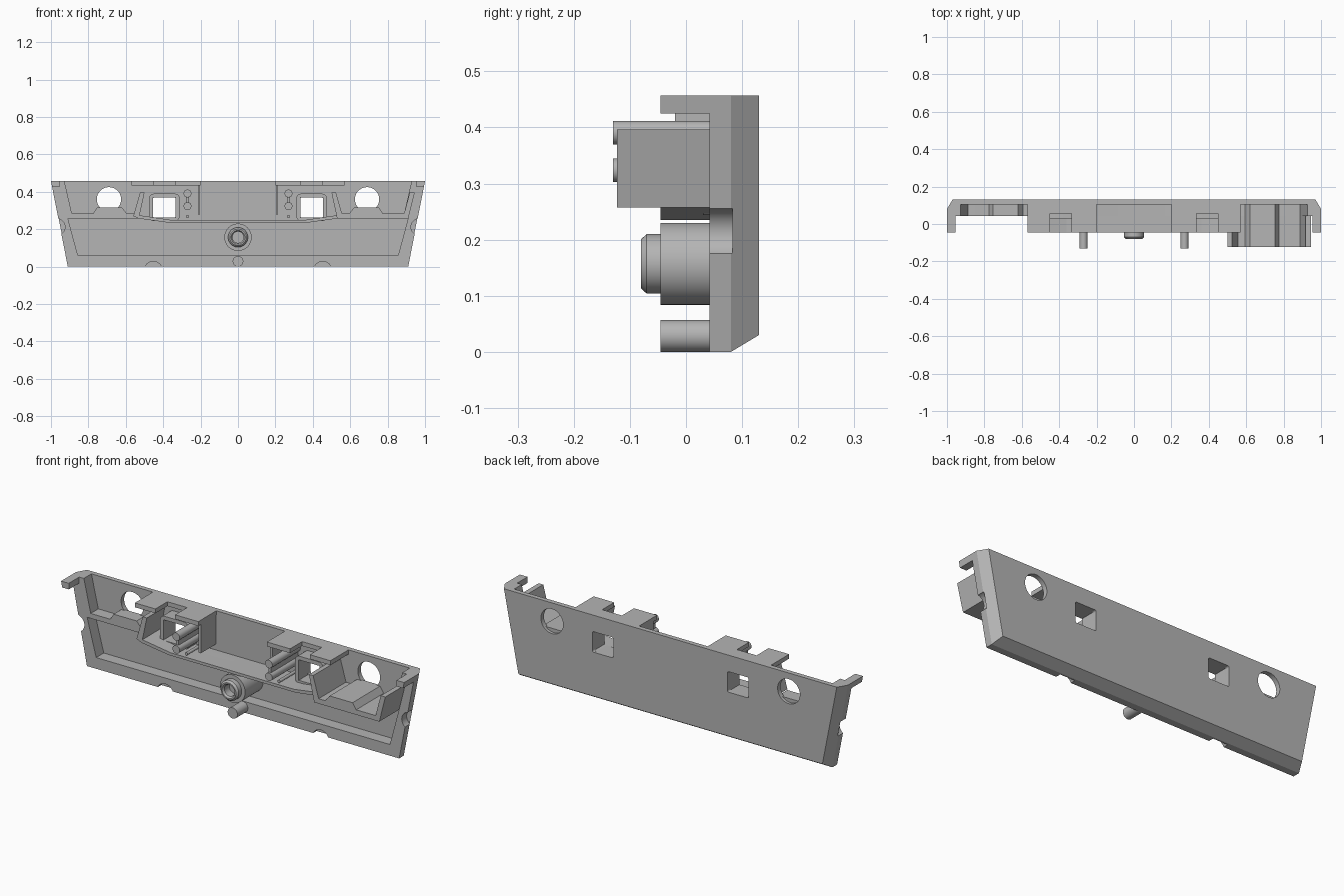
import bpy, bmesh, math
from mathutils import Matrix

cube = bpy.data.objects.get("Cube")
if cube:
    bpy.data.objects.remove(cube, do_unlink=True)

grey = bpy.data.materials.new("plain grey")
grey.use_nodes = True
COLOR = (0.46, 0.46, 0.46, 1)
grey.diffuse_color = COLOR
grey.node_tree.nodes["Principled BSDF"].inputs["Base Color"].default_value = COLOR

BACK = 0.105    # floor of the recesses
RIM = 0.042     # front edge of the shell
TAB = -0.045    # front edge of ledge and tabs
DEEP = -0.123   # front edge of the deep shelf
TOP = 0.457


def finish(name, bm):
    bmesh.ops.recalc_face_normals(bm, faces=bm.faces)
    mesh = bpy.data.meshes.new(name)
    bm.to_mesh(mesh)
    bm.free()
    mesh.materials.append(grey)
    ob = bpy.data.objects.new(name, mesh)
    bpy.context.collection.objects.link(ob)
    return ob


def prism(name, pts, y0, y1, side=1):
    """Extrude an x-z outline along y; side -1 mirrors it in x."""
    bm = bmesh.new()
    face = bm.faces.new([bm.verts.new((x * side, y0, z)) for x, z in pts])
    ext = bmesh.ops.extrude_face_region(bm, geom=[face])
    verts = [v for v in ext["geom"] if isinstance(v, bmesh.types.BMVert)]
    bmesh.ops.translate(bm, verts=verts, vec=(0, y1 - y0, 0))
    return finish(name, bm)


def box(name, x0, x1, y0, y1, z0, z1, side=1):
    return prism(name, [(x0, z0), (x1, z0), (x1, z1), (x0, z1)], y0, y1, side)


def circle(x, z, r, n=40):
    return [(x + r * math.cos(2 * math.pi * i / n),
             z + r * math.sin(2 * math.pi * i / n)) for i in range(n)]


def smooth(ob):
    bpy.ops.object.select_all(action='DESELECT')
    ob.select_set(True)
    bpy.context.view_layer.objects.active = ob
    bpy.ops.object.shade_smooth_by_angle(angle=math.radians(30))


def rod(name, x, z, r, y0, y1, side=1):
    ob = prism(name, circle(x, z, r), y0, y1, side)
    smooth(ob)
    return ob


def cut(ob, cutters):
    for c in cutters:
        mod = ob.modifiers.new("cut", 'BOOLEAN')
        mod.operation = 'DIFFERENCE'
        mod.solver = 'EXACT'
        mod.object = c
    bpy.context.view_layer.update()
    result = bpy.data.meshes.new_from_object(
        ob.evaluated_get(bpy.context.evaluated_depsgraph_get()))
    ob.modifiers.clear()
    ob.data = result
    for c in cutters:
        bpy.data.objects.remove(c, do_unlink=True)


def mirrored(half):
    return half + [(-x, z) for x, z in reversed(half)]


def rounded(x0, x1, z0, z1, r):
    corners = [(x1 - r, z1 - r), (x0 + r, z1 - r), (x0 + r, z0 + r), (x1 - r, z0 + r)]
    return [(cx + r * math.cos(math.radians(90 * k + 15 * i)),
             cz + r * math.sin(math.radians(90 * k + 15 * i)))
            for k, (cx, cz) in enumerate(corners) for i in range(7)]


# Shell: tapered block with chamfered sides and lower back edge
bm = bmesh.new()
for s in (-1, 1):
    for y, x0, x1, z0 in ((RIM, 0.91, 1.0, 0), (0.08, 0.91, 1.0, 0), (0.13, 0.886, 0.97, 0.03)):
        bm.verts.new((s * x0, y, z0))
        bm.verts.new((s * x1, y, TOP))
bmesh.ops.convex_hull(bm, input=bm.verts)
bmesh.ops.dissolve_limit(bm, angle_limit=0.01, verts=bm.verts, edges=bm.edges)
shell = finish("shell", bm)

# Recesses, notches and through holes
lower = mirrored([(0.37, 0.235), (0.53, 0.257), (0.909, 0.257), (0.856, 0.059)])
upper = mirrored([(0.36, 0.25), (0.53, 0.275), (0.556, 0.283), (0.888, 0.283), (0.938, 0.5)])
cutters = [prism("cutter", lower, 0, BACK), prism("cutter", upper, 0, BACK)]
for s in (-1, 1):
    cutters += [
        prism("cutter", circle(0.69, 0.36, 0.065), 0, 0.2, s),
        prism("cutter", rounded(0.333, 0.455, 0.262, 0.37, 0.008), 0, 0.2, s),
        prism("cutter", circle(0.97, 0.212, 0.045), 0, 0.083, s),
        prism("cutter", circle(0.453, -0.02, 0.048), 0, 0.07, s),
    ]
cut(shell, cutters)
smooth(shell)

# Ledge between the two recesses
prism("ledge", mirrored([(0.37, 0.235), (0.53, 0.257), (0.556, 0.27), (0.53, 0.275), (0.36, 0.25)]),
      TAB, BACK + 0.01)

for s, label in ((1, "left"), (-1, "right")):
    front = DEEP if s == 1 else RIM
    wall_front = DEEP if s == 1 else TAB
    end = BACK + 0.01

    # Lamp shelf with its raised middle and slanted walls
    prism(label + "_shelf", [(0.53, 0.257), (0.91, 0.257), (0.91, 0.283), (0.775, 0.283),
          (0.754, 0.315), (0.62, 0.315), (0.594, 0.283), (0.54, 0.283)], front, end, s)
    prism(label + "_slanted_wall", [(0.53, 0.257), (0.56, 0.27), (0.556, 0.283),
          (0.524, 0.396), (0.5, 0.396)], wall_front, end, s)
    if s == 1:
        prism(label + "_outer_wall", [(0.91, 0.257), (0.945, 0.396), (0.918, 0.396),
              (0.888, 0.283), (0.88, 0.257)], front, end, s)

    # Top plate with a slot between its two tabs
    prism_parts = (("plate", 0.2, 0.57, 0.055, end), ("inner_tab", 0.2, 0.335, TAB, 0.055),
                   ("outer_tab", 0.45, 0.57, TAB, 0.055))
    for part, x0, x1, y0, y1 in prism_parts:
        box(label + "_top_" + part, x0, x1, y0, y1, 0.434, TOP, s)
    box(label + "_divider", 0.203, 0.215, -0.02, end, 0.28, 0.44, s)

    # Corner arm
    prism(label + "_corner_arm", [(0.955, 0.425), (0.9937, 0.425), (1.0, TOP), (0.955, TOP)],
          TAB, 0.06, s)

    # Frame around the square window
    frame = prism(label + "_window_frame", rounded(0.312, 0.475, 0.244, 0.39, 0.025), 0.03, end, s)
    cut(frame, [box("cutter", 0.333, 0.455, 0, 0.2, 0.262, 0.37, s)])
    smooth(frame)

    # Contact rods and the web between them
    rod(label + "_upper_rod", 0.27, 0.391, 0.021, -0.13, end, s)
    rod(label + "_lower_rod", 0.27, 0.324, 0.021, -0.13, end, s)
    box(label + "_rod_web", 0.263, 0.277, -0.12, end, 0.33, 0.385, s)
    rod(label + "_small_rod", 0.27, 0.268, 0.008, TAB, end, s)

# Central boss: stepped, hollow turned profile (radius, y)
profile = [(0.073, 0.11), (0.073, TAB), (0.053, TAB), (0.053, -0.07), (0.044, -0.08),
           (0.037, -0.08), (0.03, -0.07), (0.03, -0.03), (0, -0.03)]
bm = bmesh.new()
verts = [bm.verts.new((r, y, 0.157)) for r, y in profile]
edges = [bm.edges.new(pair) for pair in zip(verts, verts[1:])]
bmesh.ops.spin(bm, geom=verts + edges, cent=(0, 0, 0.157), axis=(0, 1, 0),
               angle=2 * math.pi, steps=48)
bmesh.ops.remove_doubles(bm, verts=bm.verts, dist=0.0005)
smooth(finish("central_boss", bm))

# Locating pin below the boss
rod("locating_pin", 0, 0.0285, 0.0285, TAB, 0.06)
